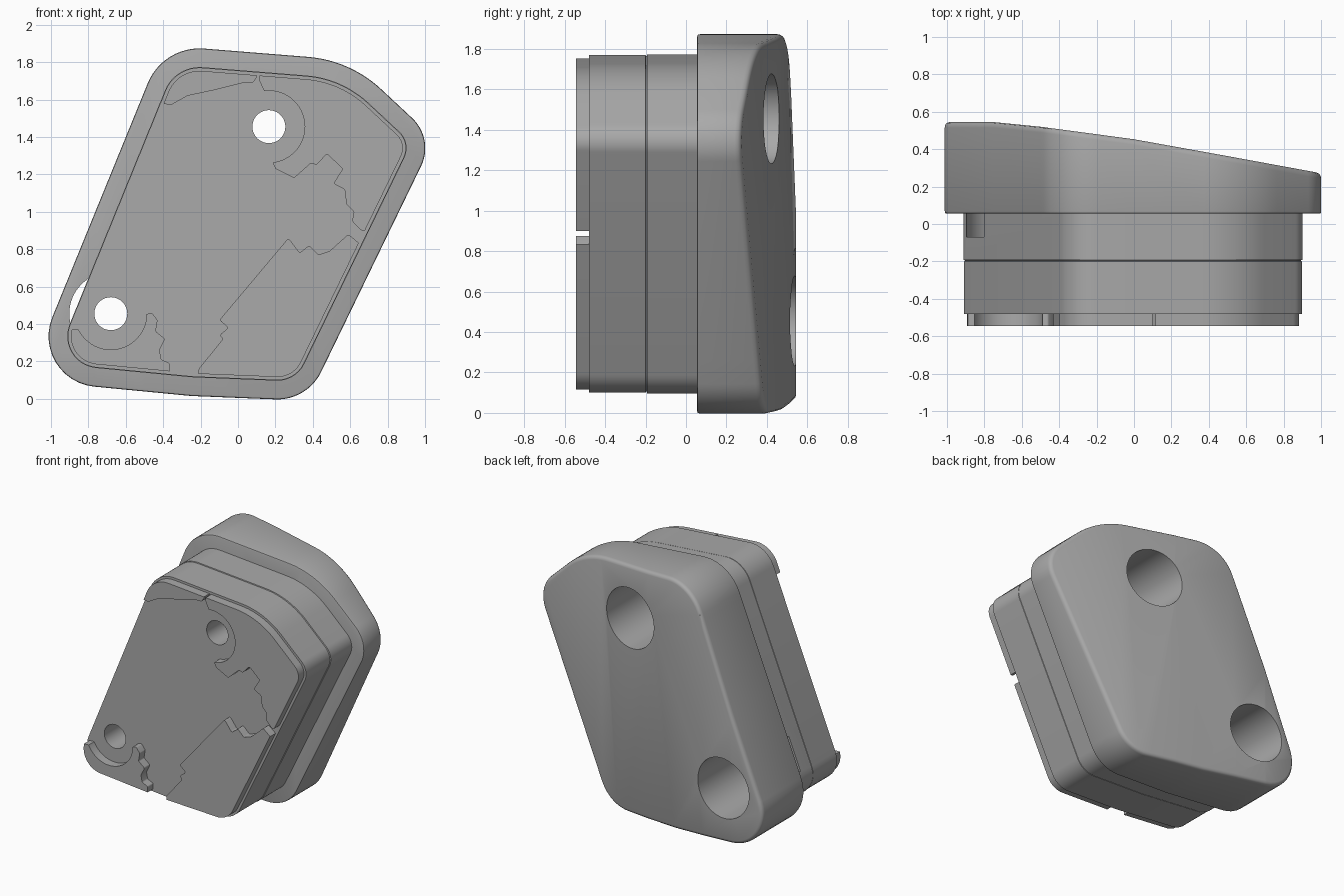
import bpy
import bmesh
import math
from mathutils import Vector, Matrix

cube = bpy.data.objects.get("Cube")
if cube:
    bpy.data.objects.remove(cube, do_unlink=True)

grey = bpy.data.materials.new("plain grey")
grey.use_nodes = True
grey.diffuse_color = (0.4, 0.4, 0.4, 1)
grey.node_tree.nodes["Principled BSDF"].inputs["Base Color"].default_value = grey.diffuse_color

# Body outline in x, z with a corner radius, anticlockwise
BODY = [(-1.13, 0.10, 0.27), (-0.25, 0.015, 1), (0.37, -0.01, 0.26),
        (1.05, 1.39, 0.22), (0.60, 1.81, 0.65), (-0.40, 1.89, 0.3)]
# Screw hole centres
HOLES = [(-0.68, 0.455), (0.165, 1.455)]
# Back surface depth along x
SLOPE = [(-1.1, 0.545), (-0.75, 0.545), (-0.5, 0.52), (0, 0.453), (0.5, 0.363), (1.1, 0.253)]


def rounded(corners, inset=0.0, steps=12):
    """Polygon with filleted corners, shrunk by inset."""
    points = []
    for i, (x, z, r) in enumerate(corners):
        p = Vector((x, z))
        d_in = (p - Vector(corners[i - 1][:2])).normalized()
        d_out = (Vector(corners[(i + 1) % len(corners)][:2]) - p).normalized()
        turn = math.atan2(d_in.cross(d_out), d_in.dot(d_out))
        side = math.copysign(1, turn)
        start = p - d_in * r * math.tan(abs(turn) / 2)
        centre = start + Vector((-d_in.y, d_in.x)) * side * r
        arm = (start - centre) * (r - side * inset) / r
        for k in range(steps + 1):
            points.append(centre + Matrix.Rotation(turn * k / steps, 2) @ arm)
    return points


def make(name, bm):
    bmesh.ops.recalc_face_normals(bm, faces=bm.faces)
    mesh = bpy.data.meshes.new(name)
    bm.to_mesh(mesh)
    bm.free()
    mesh.materials.append(grey)
    obj = bpy.data.objects.new(name, mesh)
    bpy.context.collection.objects.link(obj)
    return obj


def loft(rings):
    """Closed solid through (points, y) rings."""
    bm = bmesh.new()
    loops = [[bm.verts.new((p[0], y, p[1])) for p in pts] for pts, y in rings]
    for a, b in zip(loops, loops[1:]):
        for i in range(len(a)):
            bm.faces.new((a[i - 1], a[i], b[i], b[i - 1]))
    bm.faces.new(loops[0])
    bm.faces.new(loops[-1])
    return bm


def cylinder(centre, radius, y0, y1):
    n = 64
    circle = [(centre[0] + radius * math.cos(math.tau * k / n),
               centre[1] + radius * math.sin(math.tau * k / n)) for k in range(n)]
    return make("cutter", loft([(circle, y0), (circle, y1)]))


def combine(obj, tools, operation="DIFFERENCE"):
    """Apply booleans and remove the tools."""
    for tool in tools:
        tool.hide_render = True
        mod = obj.modifiers.new("cut", "BOOLEAN")
        mod.operation, mod.solver, mod.object = operation, "EXACT", tool
    bpy.context.view_layer.update()
    mesh = bpy.data.meshes.new_from_object(obj.evaluated_get(bpy.context.evaluated_depsgraph_get()))
    obj.modifiers.clear()
    obj.data = mesh
    for tool in tools:
        bpy.data.objects.remove(tool, do_unlink=True)


def smooth(obj):
    bpy.ops.object.select_all(action="DESELECT")
    obj.select_set(True)
    bpy.context.view_layer.objects.active = obj
    bpy.ops.object.shade_smooth_by_angle(angle=math.radians(35))


def back(x):
    for (x0, y0), (x1, y1) in zip(SLOPE, SLOPE[1:]):
        if x <= x1:
            break
    return y0 + (y1 - y0) * (x - x0) / (x1 - x0)


# Flange: rounded rim, back face bent to the sloping surface
rim = [(0.012, 0.055), (0.003, 0.058), (0, 0.07), (0, 0.97), (0.003, 0.985),
       (0.011, 0.995), (0.025, 1)]
bm = loft([(rounded(BODY, inset), y) for inset, y in rim])
for x, _ in SLOPE[1:-1]:
    bmesh.ops.bisect_plane(bm, geom=bm.verts[:] + bm.edges[:] + bm.faces[:],
                           plane_co=(x, 0, 0), plane_no=(1, 0, 0))
for v in bm.verts:
    if v.co.y > 0.9:
        v.co.y += back(v.co.x) - 1
flange = make("flange", bm)
combine(flange, [cylinder(c, 0.222, -0.07, 1) for c in HOLES])

# Block: counterbored, with a fine seam around it
body = [(0.103, -0.48), (0.103, -0.2), (0.108, -0.198), (0.108, -0.194), (0.1, -0.192), (0.1, 0.065)]
block = make("block", loft([(rounded(BODY, inset), y) for inset, y in body]))
combine(block, [cylinder(c, 0.222, -0.07, 1) for c in HOLES]
        + [cylinder(c, 0.088, -1, 0.5) for c in HOLES])

# Raised face pads: jagged inner edges, trimmed to the block outline
PADS = {
    "lower_left_pad": [
        (-1.1, 0.37), (-0.68, 0.37), (-0.5, 0.45), (-0.46, 0.46), (-0.43, 0.42), (-0.44, 0.36),
        (-0.39, 0.32), (-0.42, 0.26), (-0.41, 0.21), (-0.365, 0.19), (-0.365, 0), (-1.1, 0)],
    "lower_right_pad": [
        (-0.21, -0.1), (-0.21, 0.16), (-0.08, 0.32), (-0.1, 0.34), (-0.05, 0.38), (-0.1, 0.42),
        (0.27, 0.86), (0.33, 0.78), (0.38, 0.82), (0.43, 0.77), (0.49, 0.79), (0.59, 0.88),
        (0.65, 0.83), (0.9, 0.83), (0.6, -0.1)],
    "upper_right_pad": [
        (0.115, 2), (0.115, 1.7), (0.16, 1.6), (0.17, 1.3), (0.2, 1.23), (0.3, 1.18), (0.39, 1.26),
        (0.42, 1.25), (0.475, 1.31), (0.56, 1.23), (0.51, 1.15), (0.57, 1.12), (0.58, 1.04),
        (0.62, 1), (0.61, 0.95), (0.66, 0.9), (1, 0.91), (1.2, 2)],
    "upper_left_pad": [
        (-0.6, 1.62), (-0.36, 1.57), (-0.27, 1.62), (-0.13, 1.65), (0.03, 1.69), (0.08, 1.69),
        (0.1, 1.72), (0.1, 2), (-0.6, 2)],
}
parts = [flange, block]
for name, path in PADS.items():
    edge = rounded([(x, z, 0.012) for x, z in path], steps=3)
    pad = make(name, loft([(edge, -0.545), (edge, -0.47)]))
    plate = rounded(BODY, 0.12)
    combine(pad, [make("trim", loft([(plate, -0.6), (plate, -0.4)]))], "INTERSECT")
    combine(pad, [cylinder(c, 0.192, -0.7, -0.3) for c in HOLES])
    parts.append(pad)

for part in parts:
    smooth(part)
